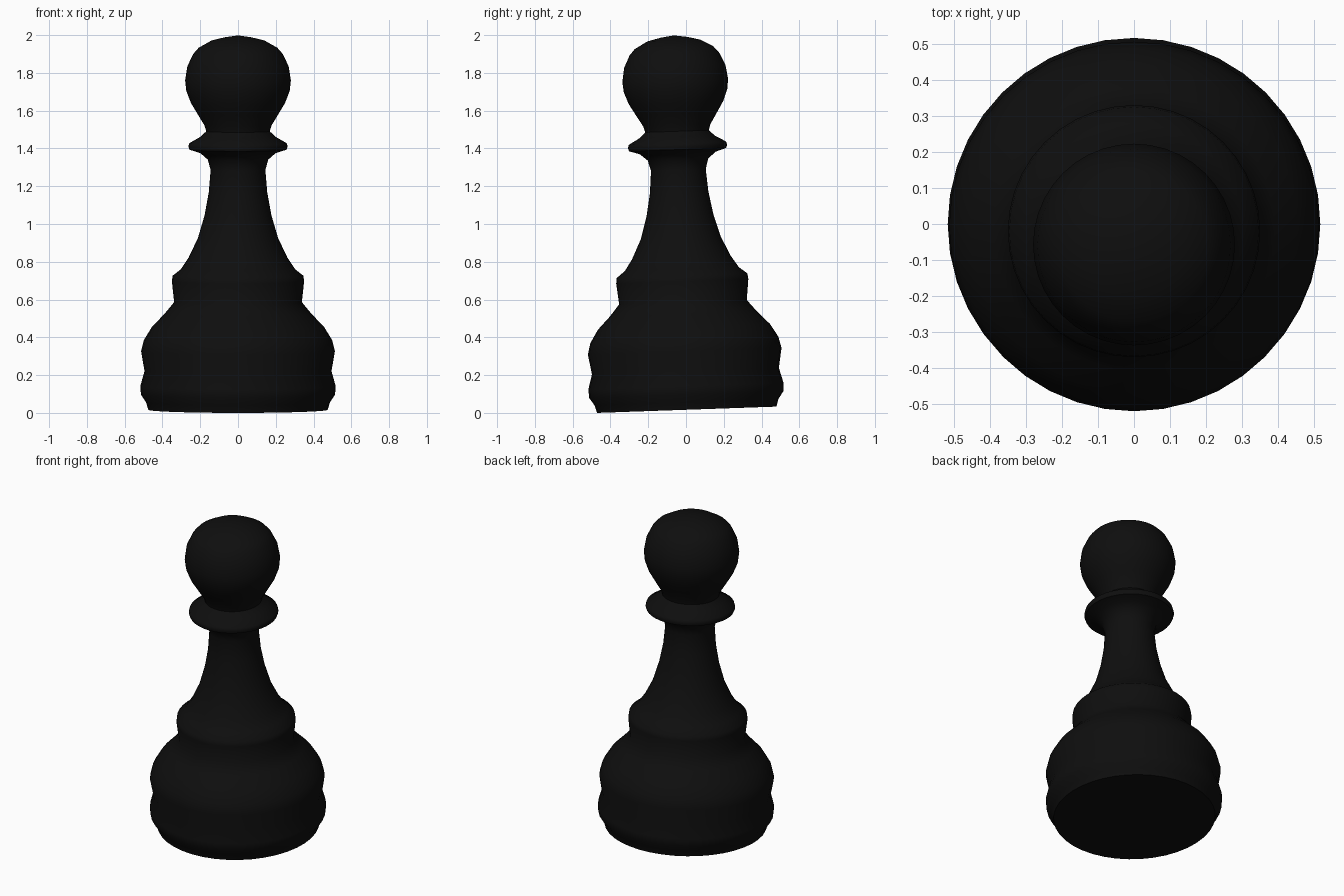
import bpy, bmesh, math
from mathutils import Matrix

if "Cube" in bpy.data.objects:
    bpy.data.objects.remove(bpy.data.objects["Cube"])

SEGMENTS = 40
TILT = 0.035  # the piece leans slightly

# Lathe profile: radius, height along the axis
profile = [
    (0.475, 0.0), (0.487, 0.04), (0.514, 0.08), (0.517, 0.125), (0.495, 0.205),
    (0.513, 0.31), (0.498, 0.37), (0.455, 0.44), (0.39, 0.507), (0.338, 0.57),
    (0.35, 0.68), (0.346, 0.71), (0.302, 0.745), (0.262, 0.805), (0.212, 0.91),
    (0.177, 1.03), (0.155, 1.15), (0.145, 1.27), (0.16, 1.325), (0.20, 1.36),
    (0.257, 1.378), (0.263, 1.394), (0.258, 1.412), (0.20, 1.445), (0.168, 1.475),
    (0.178, 1.507), (0.215, 1.568), (0.25, 1.627), (0.274, 1.69), (0.28, 1.745),
    (0.268, 1.82), (0.237, 1.885), (0.208, 1.918), (0.14, 1.956), (0.07, 1.973),
]

black = bpy.data.materials.new("black")
black.diffuse_color = (0.0045, 0.0045, 0.0045, 1)
black.use_nodes = True
black.node_tree.nodes["Principled BSDF"].inputs["Base Color"].default_value = black.diffuse_color

# Turned body with a flat underside and a pointed crown
bm = bmesh.new()
rings = []
for r, z in profile:
    rings.append([bm.verts.new((r * math.cos(2 * math.pi * i / SEGMENTS),
                                r * math.sin(2 * math.pi * i / SEGMENTS), z))
                  for i in range(SEGMENTS)])
for a, b in zip(rings, rings[1:]):
    for i in range(SEGMENTS):
        j = (i + 1) % SEGMENTS
        bm.faces.new((a[i], a[j], b[j], b[i]))
tip = bm.verts.new((0, 0, 1.983))
for i in range(SEGMENTS):
    bm.faces.new((rings[-1][i], rings[-1][(i + 1) % SEGMENTS], tip))
bm.faces.new(list(reversed(rings[0])))

# Lean it and rest the front edge on the ground
bm.transform(Matrix.Rotation(TILT, 4, 'X'))
lowest = min(v.co.z for v in bm.verts)
bm.transform(Matrix.Translation((0, 0.004, -lowest)))

mesh = bpy.data.meshes.new("pawn_body")
bm.to_mesh(mesh)
bm.free()
pawn = bpy.data.objects.new("pawn_body", mesh)
bpy.context.collection.objects.link(pawn)
mesh.materials.append(black)
bpy.context.view_layer.objects.active = pawn
pawn.select_set(True)
bpy.ops.object.shade_smooth_by_angle(angle=math.radians(50))
